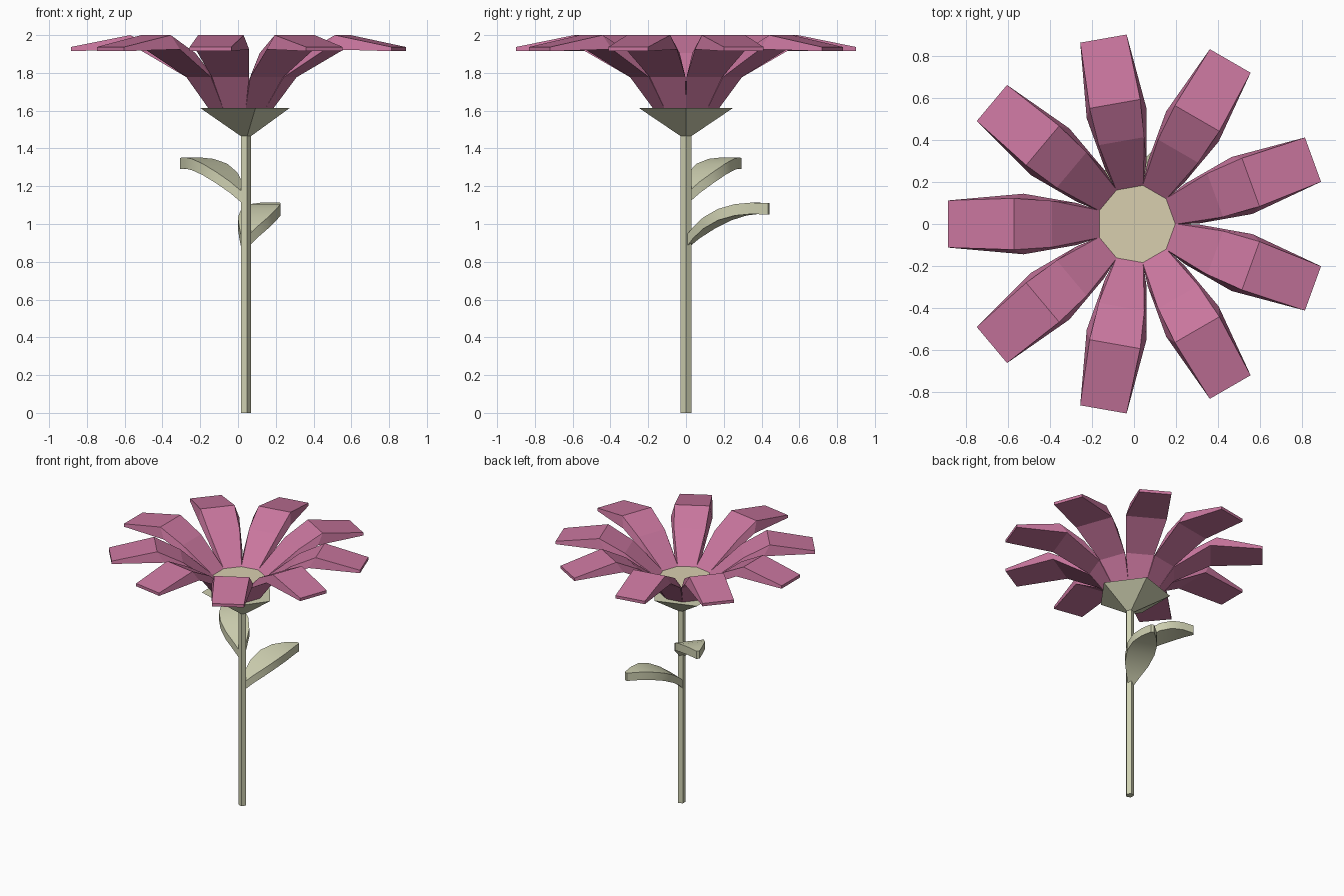
import bpy, bmesh
from math import sin, cos, pi, radians
from mathutils import Matrix

if "Cube" in bpy.data.objects:
    bpy.data.objects.remove(bpy.data.objects["Cube"])


def material(name, rgb):
    m = bpy.data.materials.new(name)
    m.diffuse_color = (*rgb, 1)
    m.use_nodes = True
    m.node_tree.nodes["Principled BSDF"].inputs["Base Color"].default_value = m.diffuse_color
    return m


def loft(name, sections, mat):
    """Closed solid through a list of equal-length point rings."""
    bm = bmesh.new()
    rings = [[bm.verts.new(p) for p in s] for s in sections]
    n = len(rings[0])
    for a, b in zip(rings, rings[1:]):
        for i in range(n):
            j = (i + 1) % n
            bm.faces.new((a[i], a[j], b[j], b[i]))
    bm.faces.new(rings[0])
    bm.faces.new(rings[-1])
    bmesh.ops.recalc_face_normals(bm, faces=bm.faces)
    me = bpy.data.meshes.new(name)
    bm.to_mesh(me)
    bm.free()
    me.materials.append(mat)
    ob = bpy.data.objects.new(name, me)
    bpy.context.collection.objects.link(ob)
    return ob


def ring(n, r, x, z):
    return [(x + r * cos(2 * pi * i / n), r * sin(2 * pi * i / n), z) for i in range(n)]


green = material("stem_green", (0.62, 0.63, 0.44))
pink = material("petal_pink", (0.58, 0.18, 0.34))
cream = material("centre_cream", (0.69, 0.62, 0.43))

# Five-sided stem and flaring calyx
loft("stem", [ring(5, 0.0295, 0.039, 0), ring(5, 0.0295, 0.039, 1.48)], green)
loft("calyx", [ring(5, 0.0295, 0.039, 1.465), ring(5, 0.26, 0.012, 1.613)], green)

# Nine-sided flower centre
FX = 0.01
loft("flower_centre", [ring(9, 0.175, FX, 1.61), ring(9, 0.19, FX, 1.72)], cream)

# Petals: top r, z, half width / underside r, z, half width
PETAL = [
    (0.175, 1.72, 0.065, 0.165, 1.61, 0.060),
    (0.400, 1.905, 0.110, 0.283, 1.777, 0.100),
    (0.580, 2.00, 0.122, 0.535, 1.925, 0.144),
    (0.895, 1.937, 0.112, 0.895, 1.915, 0.112),
]
for k in range(9):
    secs = [[(rt, -wt, zt), (rt, wt, zt), (rb, wb, zb), (rb, -wb, zb)]
            for rt, zt, wt, rb, zb, wb in PETAL]
    petal = loft(f"petal_{k + 1}", secs, pink)
    petal.data.transform(Matrix.Translation((FX, 0, 0)) @ Matrix.Rotation(radians(20 + 40 * k), 4, 'Z'))

# Arching leaves: distance, height, half width
LEAF = [(0.0, 0.0, 0.015), (0.06, 0.055, 0.05), (0.13, 0.105, 0.085), (0.22, 0.15, 0.10),
        (0.31, 0.175, 0.088), (0.39, 0.183, 0.055), (0.47, 0.18, 0.012)]
for name, angle, z, size in (("lower_leaf", 69, 0.87, 1.0), ("upper_leaf", 139.5, 1.11, 0.93)):
    secs = [[(r * size, -w, h), (r * size, w, h), (r * size, w, h + 0.06), (r * size, -w, h + 0.06)]
            for r, h, w in LEAF]
    leaf = loft(name, secs, green)
    leaf.data.transform(Matrix.Translation((0.032, 0, z)) @ Matrix.Rotation(radians(angle), 4, 'Z'))
    bpy.ops.object.select_all(action='DESELECT')
    leaf.select_set(True)
    bpy.context.view_layer.objects.active = leaf
    bpy.ops.object.shade_smooth_by_angle(angle=radians(35))
